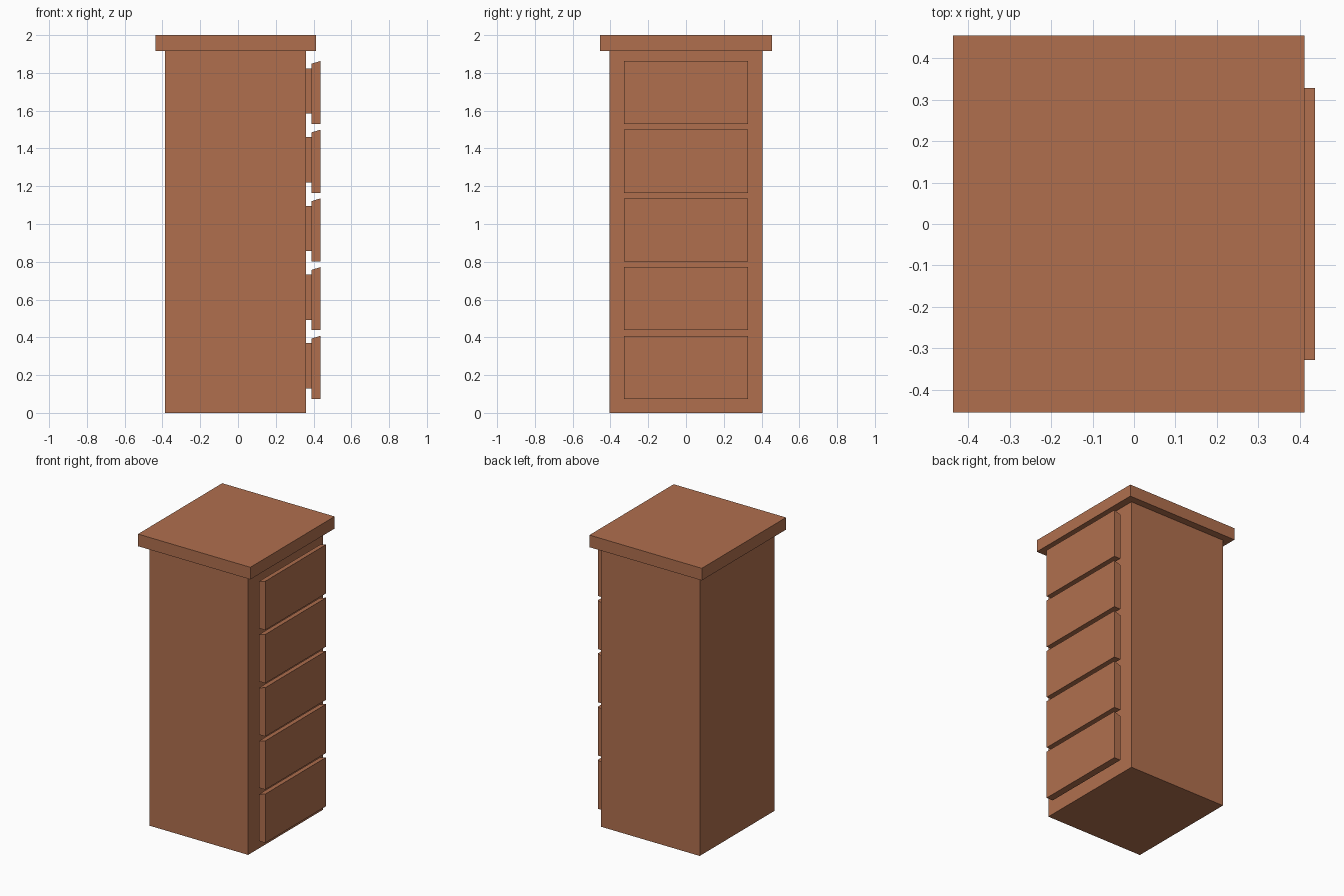
import bpy

if "Cube" in bpy.data.objects:
    bpy.data.objects.remove(bpy.data.objects["Cube"])

wood = bpy.data.materials.new("warm brown wood")
wood.diffuse_color = (0.434, 0.159, 0.076, 1)
wood.use_nodes = True
wood.node_tree.nodes["Principled BSDF"].inputs["Base Color"].default_value = wood.diffuse_color


def extrude_profile(name, profile, half_y):
    """Extrude an x-z outline along y, symmetric about y = 0."""
    n = len(profile)
    verts = [(x, s * half_y, z) for s in (-1, 1) for x, z in profile]
    faces = [tuple(range(n)), tuple(reversed(range(n, 2 * n)))]
    for i in range(n):
        j = (i + 1) % n
        faces.append((i, i + n, j + n, j))
    mesh = bpy.data.meshes.new(name)
    mesh.from_pydata(verts, [], faces)
    mesh.materials.append(wood)
    obj = bpy.data.objects.new(name, mesh)
    bpy.context.collection.objects.link(obj)
    return obj


def box(name, x0, x1, half_y, z0, z1):
    return extrude_profile(name, [(x0, z0), (x1, z0), (x1, z1), (x0, z1)], half_y)


# Cabinet body and overhanging top
box("cabinet_body", -0.387, 0.36, 0.404, 0.0, 1.917)
box("cabinet_top", -0.438, 0.412, 0.455, 1.917, 2.0)

# Five drawers: a recessed block behind a front panel with a sloped top edge
for i in range(5):
    z = 0.074 + i * 0.3638
    box(f"drawer_block_{i + 1}", 0.36, 0.388, 0.28, z + 0.055, z + 0.295)
    extrude_profile(f"drawer_front_{i + 1}",
                    [(0.388, z), (0.437, z), (0.437, z + 0.334), (0.388, z + 0.319)],
                    0.329)
